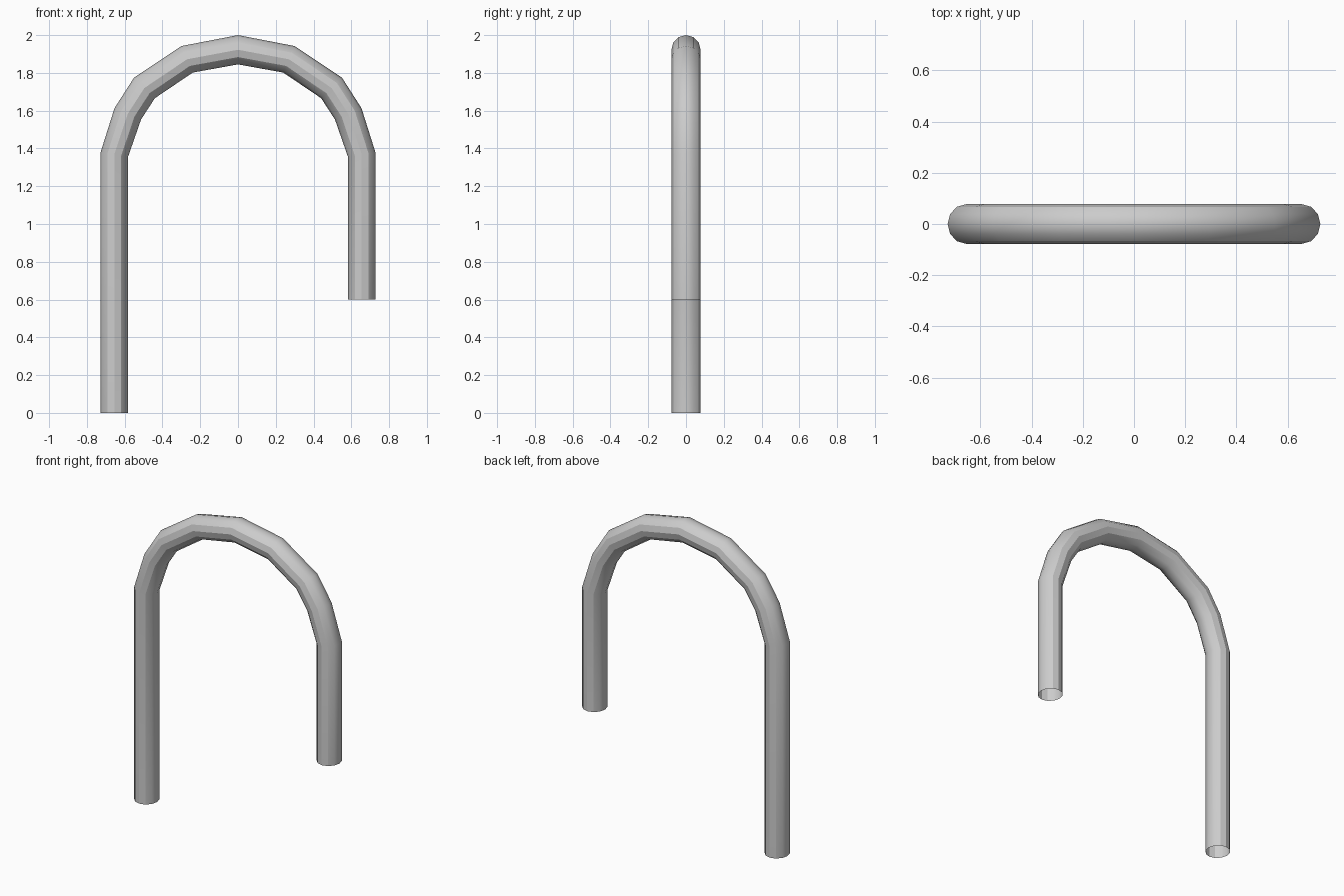
import bpy, bmesh, math
from mathutils import Vector

if "Cube" in bpy.data.objects:
    bpy.data.objects.remove(bpy.data.objects["Cube"])

SIDES = 12
DEPTH_RADIUS = 0.0775

# Left half of the bend: (outer x, outer z, inner x, inner z) per ring
bend = [
    (-0.728, 1.378, -0.582, 1.356),
    (-0.654, 1.613, -0.513, 1.554),
    (-0.551, 1.774, -0.440, 1.666),
    (-0.300, 1.942, -0.239, 1.802),
]
left = [(-0.728, 0.0, -0.582, 0.0)] + bend
crown = [(0.0, 2.0, 0.0, 1.845)]
right = [(-a, b, -c, d) for a, b, c, d in reversed(bend)] + [(0.728, 0.6, 0.582, 0.6)]


def add_ring(bm, ox, oz, ix, iz):
    outer, inner = Vector((ox, 0, oz)), Vector((ix, 0, iz))
    centre, arm = (outer + inner) / 2, (outer - inner) / 2
    side = Vector((0, DEPTH_RADIUS, 0))
    steps = [2 * math.pi * i / SIDES for i in range(SIDES)]
    return [bm.verts.new(centre + arm * math.cos(t) + side * math.sin(t)) for t in steps]


# Bent tube with open ends
bm = bmesh.new()
rings = [add_ring(bm, *r) for r in left + crown + right]
for a, b in zip(rings, rings[1:]):
    for i in range(SIDES):
        j = (i + 1) % SIDES
        bm.faces.new((a[i], b[i], b[j], a[j]))
bmesh.ops.recalc_face_normals(bm, faces=bm.faces)
# Make sure the open tube faces outwards
first = min(bm.faces, key=lambda f: f.calc_center_median().x)
first.normal_update()
if first.normal.x > 0:
    bmesh.ops.reverse_faces(bm, faces=bm.faces)

mesh = bpy.data.meshes.new("bent_pipe")
bm.to_mesh(mesh)
bm.free()
pipe = bpy.data.objects.new("bent_pipe", mesh)
bpy.context.collection.objects.link(pipe)
bpy.context.view_layer.objects.active = pipe
pipe.select_set(True)
bpy.ops.object.shade_smooth_by_angle(angle=math.radians(30))
